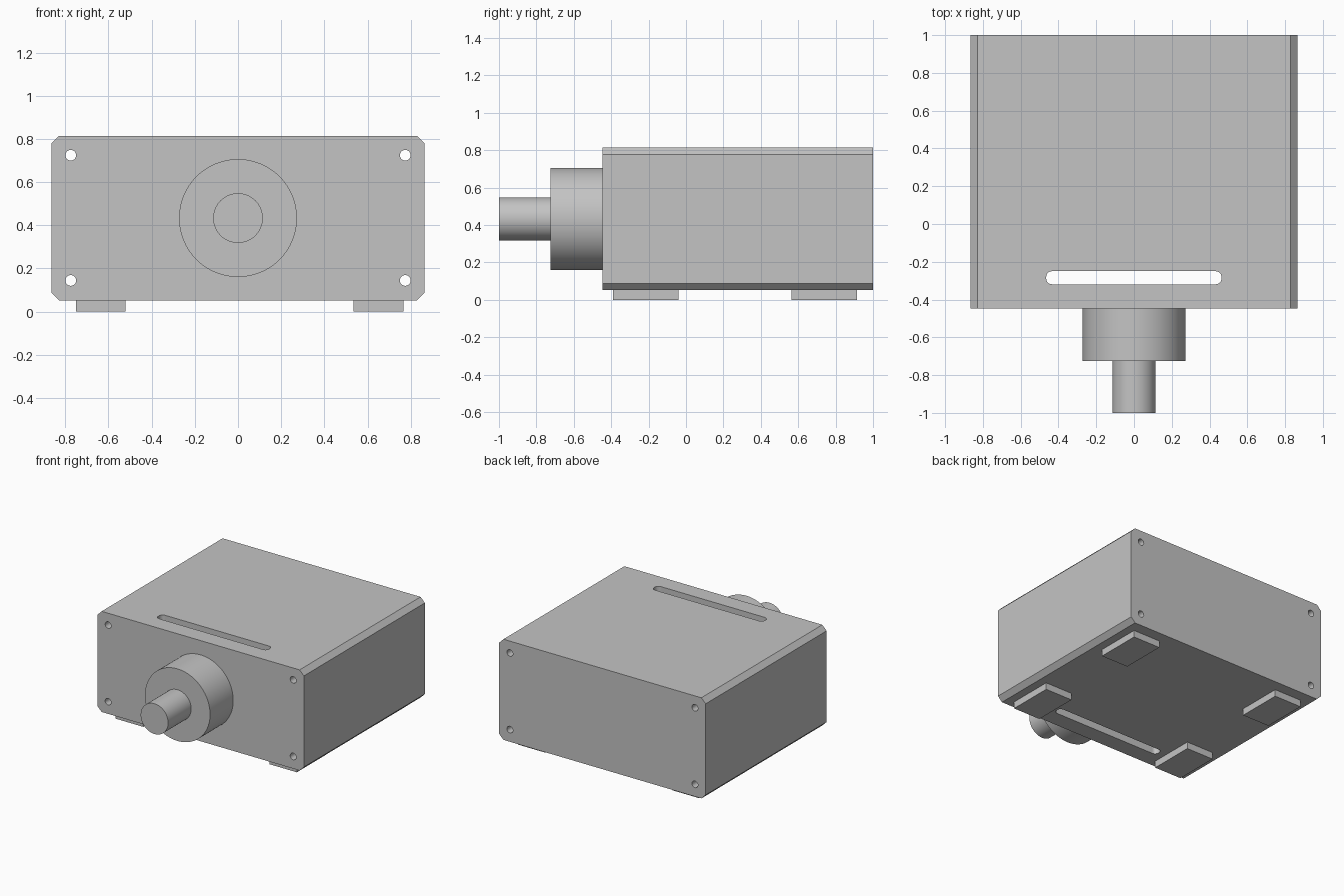
import bpy
import math
from mathutils import Vector

cube = bpy.data.objects.get("Cube")
if cube:
    bpy.data.objects.remove(cube, do_unlink=True)

grey = bpy.data.materials.new("plain grey")
grey.use_nodes = True
colour = (0.55, 0.55, 0.55, 1)
grey.diffuse_color = colour
grey.node_tree.nodes["Principled BSDF"].inputs["Base Color"].default_value = colour

FRONT, BACK = -0.447, 1.0
MID_Z = 0.433


def finish(name):
    ob = bpy.context.object
    ob.name = name
    ob.data.materials.append(grey)
    return ob


def box(name, lo, hi):
    lo, hi = Vector(lo), Vector(hi)
    bpy.ops.mesh.primitive_cube_add(size=1, location=(lo + hi) / 2)
    ob = finish(name)
    ob.scale = hi - lo
    bpy.ops.object.transform_apply(location=False, rotation=False, scale=True)
    return ob


def rod(name, x, z, radius, y0, y1, sides):
    bpy.ops.mesh.primitive_cylinder_add(
        vertices=sides, radius=radius, depth=y1 - y0,
        location=(x, (y0 + y1) / 2, z), rotation=(math.pi / 2, 0, 0))
    ob = finish(name)
    bpy.ops.object.shade_smooth_by_angle(angle=math.radians(30))
    return ob


def bevel_along(ob, axis, width, segments):
    """Bevel only the edges that run along one axis."""
    weight = ob.data.attributes.new("bevel_weight_edge", 'FLOAT', 'EDGE')
    for e in ob.data.edges:
        a, b = (ob.data.vertices[i].co for i in e.vertices)
        weight.data[e.index].value = float(abs((a - b).normalized()[axis]) > 0.9)
    mod = ob.modifiers.new("edge bevel", 'BEVEL')
    mod.limit_method = 'WEIGHT'
    mod.width = width
    mod.segments = segments
    bpy.context.view_layer.objects.active = ob
    bpy.ops.object.modifier_apply(modifier=mod.name)


def cut(ob, cutter):
    mod = ob.modifiers.new("cut", 'BOOLEAN')
    mod.operation = 'DIFFERENCE'
    mod.solver = 'EXACT'
    mod.object = cutter
    bpy.context.view_layer.objects.active = ob
    bpy.ops.object.modifier_apply(modifier=mod.name)
    bpy.data.objects.remove(cutter, do_unlink=True)


# Housing with chamfered long edges
housing = box("housing", (-0.865, FRONT, 0.052), (0.865, BACK, 0.814))
bevel_along(housing, 1, 0.036, 1)

# Rounded slot, right through from top to bottom
slot = box("slot_cutter", (-0.465, -0.319, -0.2), (0.463, -0.25, 1.1))
bevel_along(slot, 2, 0.03, 6)
cut(housing, slot)

# Four corner bolt holes, right through from front to back
for x in (-0.775, 0.775):
    for z in (0.144, 0.724):
        cut(housing, rod("hole_cutter", x, z, 0.025, FRONT - 0.1, BACK + 0.1, 24))

# Round boss and shaft on the front
rod("front_boss", 0, MID_Z, 0.273, -0.724, FRONT, 96)
rod("front_shaft", 0, MID_Z, 0.115, -1.0, -0.724, 64)

# Feet
for side, x in (("right", -0.751), ("left", 0.536)):
    for end, y in (("front", -0.39), ("back", 0.565)):
        box(f"{end}_{side}_foot", (x, y, 0), (x + 0.23, y + 0.349, 0.052))
